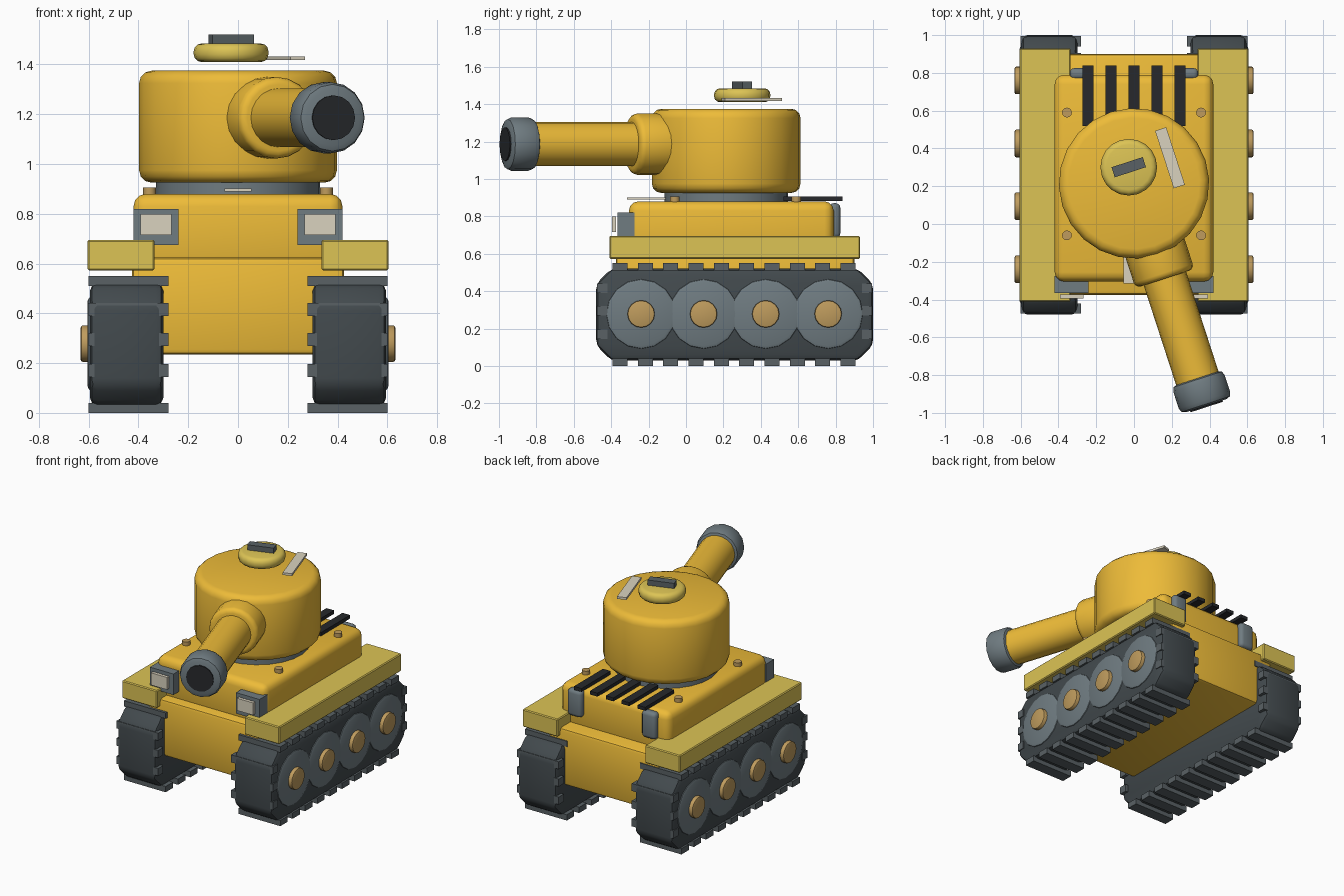
import bpy, bmesh
from math import radians, pi
from mathutils import Matrix, Vector

if "Cube" in bpy.data.objects:
    bpy.data.objects.remove(bpy.data.objects["Cube"])


def mat(name, r, g, b):
    m = bpy.data.materials.new(name)
    m.diffuse_color = (r, g, b, 1)
    m.use_nodes = True
    m.node_tree.nodes["Principled BSDF"].inputs["Base Color"].default_value = m.diffuse_color
    return m


GOLD = mat("gold_paint", 0.85, 0.50, 0.04)
PALE = mat("pale_yellow", 0.72, 0.55, 0.09)
RUBBER = mat("track_rubber", 0.055, 0.068, 0.075)
CLEAT = mat("cleat_grey", 0.10, 0.12, 0.13)
STEEL = mat("steel_grey", 0.16, 0.20, 0.22)
TAN = mat("tan_metal", 0.52, 0.33, 0.11)
WHITE = mat("off_white", 0.70, 0.65, 0.52)
BLACK = mat("black", 0.02, 0.022, 0.025)

# Turret frame: swung 18 degrees, so local -y is the gun direction
TURRET = Matrix.Translation((0, 0.215, 0)) @ Matrix.Rotation(radians(18), 4, 'Z')


def finish(name, bm, material, bevel=0.0, segs=2, frame=None):
    """Bevel the hard edges, then make a smooth-by-angle object."""
    bmesh.ops.recalc_face_normals(bm, faces=bm.faces)
    if bevel:
        hard = [e for e in bm.edges if e.calc_face_angle(0) > radians(28)]
        bmesh.ops.bevel(bm, geom=hard, offset=bevel, segments=segs, profile=0.5,
                        affect='EDGES', clamp_overlap=True)
    me = bpy.data.meshes.new(name)
    bm.to_mesh(me)
    bm.free()
    me.materials.append(material)
    ob = bpy.data.objects.new(name, me)
    bpy.context.collection.objects.link(ob)
    if frame:
        ob.matrix_world = frame
    bpy.ops.object.select_all(action='DESELECT')
    ob.select_set(True)
    bpy.context.view_layer.objects.active = ob
    bpy.ops.object.shade_smooth_by_angle(angle=radians(35))
    return ob


def box(name, lo, hi, material, bevel=0.0, segs=2, frame=None):
    bm = bmesh.new()
    lo, hi = Vector(lo), Vector(hi)
    m = Matrix.Translation((lo + hi) / 2) @ Matrix.Diagonal((*(hi - lo), 1))
    bmesh.ops.create_cube(bm, size=1, matrix=m)
    return finish(name, bm, material, bevel, segs, frame)


def cyl(name, centre, r, depth, material, axis='Z', sides=16, bevel=0.0, segs=2, frame=None):
    bm = bmesh.new()
    rot = {'X': Matrix.Rotation(pi / 2, 4, 'Y'), 'Y': Matrix.Rotation(pi / 2, 4, 'X'),
           'Z': Matrix.Identity(4)}[axis]
    bmesh.ops.create_cone(bm, cap_ends=True, segments=sides, radius1=r, radius2=r,
                          depth=depth, matrix=Matrix.Translation(centre) @ rot)
    return finish(name, bm, material, bevel, segs, frame)


def span(s, a, b):
    """x range a..b mirrored to side s, in ascending order."""
    return sorted((s * a, s * b))


# Hull
box("lower_hull", (-0.425, -0.375, 0.235), (0.425, 0.9, 0.625), GOLD, 0.02)
box("upper_hull", (-0.42, -0.305, 0.58), (0.42, 0.79, 0.88), GOLD, 0.05, 3)

for s, side in ((-1, "left"), (1, "right")):
    # Track loop: chamfered side profile extruded across the track width
    x0, x1 = span(s, 0.30, 0.595)
    profile = [(-0.40, 0.03), (0.92, 0.03), (1.0, 0.11), (1.0, 0.44),
               (0.92, 0.52), (-0.40, 0.52), (-0.48, 0.44), (-0.48, 0.11)]
    bm = bmesh.new()
    face = bm.faces.new([bm.verts.new((x0, y, z)) for y, z in profile])
    ext = bmesh.ops.extrude_face_region(bm, geom=[face])
    bmesh.ops.translate(bm, vec=(x1 - x0, 0, 0),
                        verts=[v for v in ext['geom'] if isinstance(v, bmesh.types.BMVert)])
    finish(side + "_track", bm, RUBBER, 0.03)

    # Cleats along the top, bottom and both ends
    x0, x1 = span(s, 0.28, 0.60)
    for i in range(10):
        y = -0.353 + i * 0.1355
        for z0, z1, pos in ((0, 0.04, "bottom"), (0.51, 0.55, "top")):
            box(f"{side}_{pos}_cleat", (x0, y - 0.04, z0), (x1, y + 0.04, z1), CLEAT)
    for z in (0.17, 0.295, 0.415):
        for y0, y1, pos in ((-0.475, -0.42, "front"), (0.94, 0.995, "rear")):
            box(f"{side}_{pos}_cleat", (x0, y0, z - 0.026), (x1, y1, z + 0.026), CLEAT)

    # Road wheels with hub caps
    for y in (-0.24, 0.094, 0.426, 0.76):
        cyl(side + "_wheel", (s * 0.55, y, 0.278), 0.19, 0.11, STEEL, 'X', 16, 0.02)
        cyl(side + "_hub", (s * 0.59, y, 0.278), 0.073, 0.084, TAN, 'X', 16, 0.008)

    # Fender
    x0, x1 = span(s, 0.335, 0.605)
    box(side + "_fender", (x0, -0.41, 0.573), (x1, 0.93, 0.695), PALE, 0.006, 1)

    # Headlight housing and lens
    x0, x1 = span(s, 0.24, 0.42)
    box(side + "_headlight", (x0, -0.365, 0.675), (x1, -0.275, 0.82), STEEL)
    x0, x1 = span(s, 0.268, 0.392)
    box(side + "_headlight_lens", (x0, -0.395, 0.715), (x1, -0.373, 0.80), WHITE)

    # Rear exhaust post
    x0, x1 = span(s, 0.23, 0.34)
    box(side + "_exhaust", (x0, 0.765, 0.685), (x1, 0.825, 0.87), STEEL, 0.024, 3)

    # Deck bolts
    for y in (-0.06, 0.59):
        cyl(side + "_deck_bolt", (s * 0.355, y, 0.888), 0.026, 0.036, TAN, sides=12)

# Engine vents and front deck plate
for i in range(-2, 3):
    box("engine_vent", (i * 0.122 - 0.029, 0.52, 0.883), (i * 0.122 + 0.029, 0.838, 0.907), BLACK)
box("deck_plate", (-0.055, -0.315, 0.89), (0.055, -0.11, 0.902), WHITE)

# Turret
cyl("turret_ring", (0, 0, 0.9), 0.33, 0.08, STEEL, sides=24, frame=TURRET)
cyl("turret", (0, 0, 1.15), 0.398, 0.45, GOLD, sides=24, bevel=0.05, segs=3, frame=TURRET)

# Gun
GZ = 1.186
cyl("gun_mantlet", (0, -0.385, GZ), 0.164, 0.29, GOLD, 'Y', 20, 0.03, 3, TURRET)
cyl("gun_barrel", (0, -0.7, GZ), 0.118, 0.84, GOLD, 'Y', 20, frame=TURRET)
cyl("gun_muzzle", (0, -1.16, GZ), 0.143, 0.155, STEEL, 'Y', 16, 0.03, 2, TURRET)
cyl("gun_bore", (0, -1.225, GZ), 0.09, 0.04, BLACK, 'Y', 16, frame=TURRET)

# Hatch, hatch handle and roof plate
cyl("hatch", (0, 0.09, 1.447), 0.15, 0.074, PALE, sides=20, bevel=0.03, segs=3, frame=TURRET)
box("hatch_handle", (-0.087, 0.062, 1.478), (0.087, 0.118, 1.52), CLEAT, frame=TURRET)
box("roof_plate", (0.192, -0.09, 1.417), (0.254, 0.23, 1.433), WHITE, frame=TURRET)
